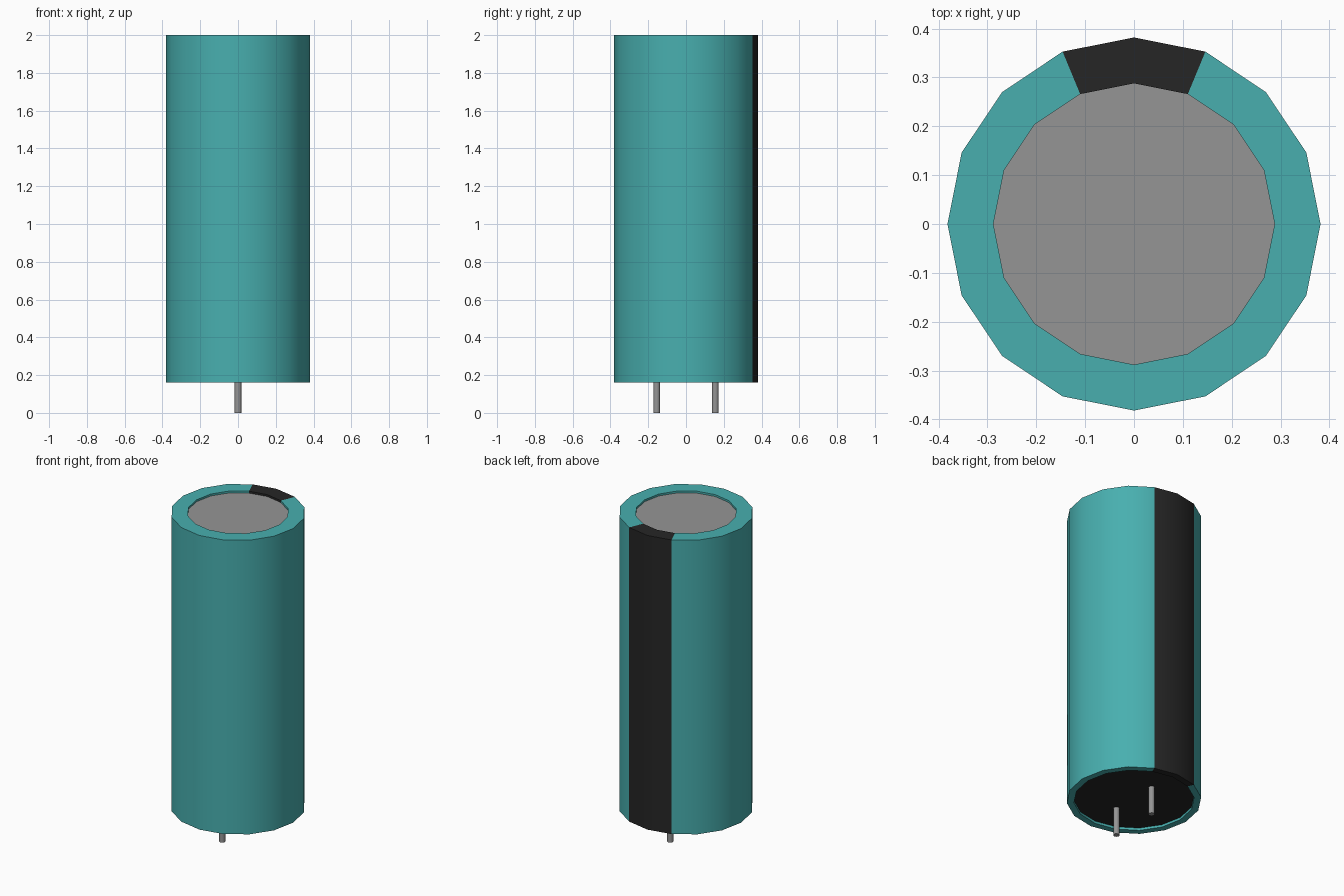
import bpy
import bmesh
import math

cube = bpy.data.objects.get("Cube")
if cube:
    bpy.data.objects.remove(cube, do_unlink=True)

SIDES = 16


def material(name, rgb, metallic=0.0):
    m = bpy.data.materials.new(name)
    m.use_nodes = True
    m.diffuse_color = (*rgb, 1)
    m.node_tree.nodes["Principled BSDF"].inputs["Base Color"].default_value = (*rgb, 1)
    return m


teal = material("teal sleeve", (0.065, 0.43, 0.43))
black = material("black", (0.019, 0.019, 0.019))
grey = material("grey metal", (0.30, 0.30, 0.30))


def finish(name, bm, mats):
    mesh = bpy.data.meshes.new(name)
    bm.to_mesh(mesh)
    bm.free()
    for m in mats:
        mesh.materials.append(m)
    ob = bpy.data.objects.new(name, mesh)
    bpy.context.collection.objects.link(ob)
    bpy.ops.object.select_all(action='DESELECT')
    ob.select_set(True)
    bpy.context.view_layer.objects.active = ob
    bpy.ops.object.shade_smooth_by_angle(angle=math.radians(35))
    return ob


def ring(bm, radius, z, sides=SIDES):
    return [bm.verts.new((radius * math.cos(2 * math.pi * i / sides),
                          radius * math.sin(2 * math.pi * i / sides), z))
            for i in range(sides)]


# Sleeve: lathed profile wrapped over both rims, with a stripe down the back
bm = bmesh.new()
profile = [(0.342, 0.175), (0.342, 0.16), (0.382, 0.16),
           (0.382, 2.0), (0.288, 2.0), (0.288, 1.988)]
rings = [ring(bm, r, z) for r, z in profile]
for low, high in zip(rings, rings[1:]):
    for i in range(SIDES):
        j = (i + 1) % SIDES
        face = bm.faces.new((low[i], low[j], high[j], high[i]))
        # the two segments either side of +y are black
        face.material_index = 1 if i in (SIDES // 4 - 1, SIDES // 4) else 0
finish("sleeve", bm, [teal, black])

# Recessed metal top
bm = bmesh.new()
bm.faces.new(ring(bm, 0.288, 1.988))
finish("can_top", bm, [grey])

# Recessed seal underneath, facing down
bm = bmesh.new()
bm.faces.new(list(reversed(ring(bm, 0.342, 0.175))))
finish("bottom_seal", bm, [black])

# Two wire leads
for name, y in (("front_lead", -0.155), ("back_lead", 0.155)):
    bm = bmesh.new()
    bmesh.ops.create_cone(bm, cap_ends=True, segments=12, radius1=0.018,
                          radius2=0.018, depth=0.176)
    bmesh.ops.translate(bm, verts=bm.verts, vec=(0, y, 0.088))
    finish(name, bm, [grey])
